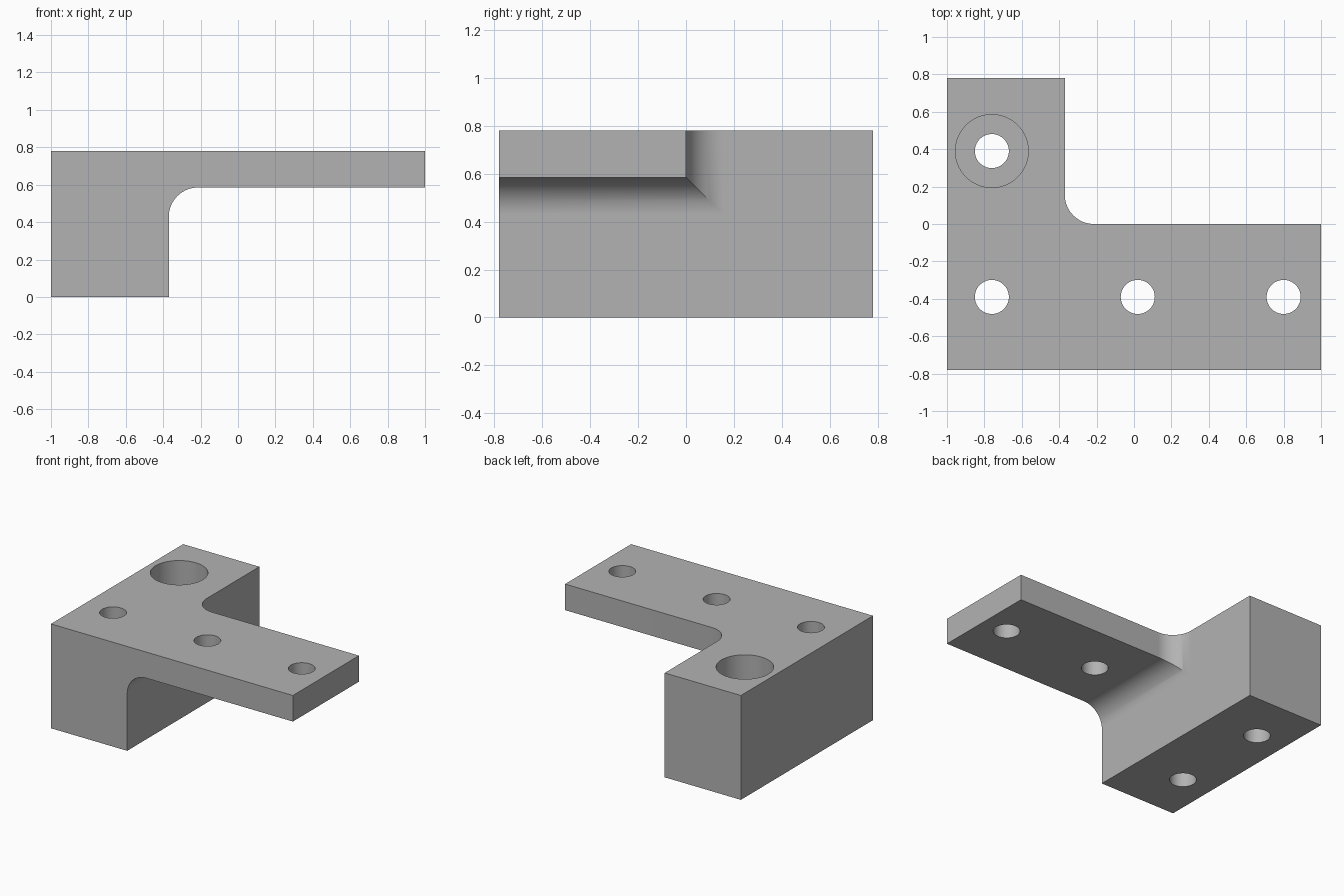
import bpy, bmesh, math
from mathutils import Matrix, Vector

cube = bpy.data.objects.get("Cube")
if cube:
    bpy.data.objects.remove(cube, do_unlink=True)

# Main dimensions
LEG_X, HALF_Y, HEIGHT, PLATE_Z = -0.37, 0.78, 0.78, 0.585
FILLET, HOLE_R, BORE_R, BORE_DEPTH = 0.156, 0.091, 0.195, 0.39

steel = bpy.data.materials.new("plain grey")
steel.use_nodes = True
GREY = (0.45, 0.45, 0.45, 1)
steel.diffuse_color = GREY
steel.node_tree.nodes["Principled BSDF"].inputs["Base Color"].default_value = GREY


def finish(name, bm):
    bmesh.ops.recalc_face_normals(bm, faces=bm.faces)
    mesh = bpy.data.meshes.new(name)
    bm.to_mesh(mesh)
    bm.free()
    mesh.materials.append(steel)
    obj = bpy.data.objects.new(name, mesh)
    bpy.context.collection.objects.link(obj)
    return obj


def extrude_profile(name, points, direction):
    bm = bmesh.new()
    face = bm.faces.new([bm.verts.new(p) for p in points])
    out = bmesh.ops.extrude_face_region(bm, geom=[face])
    verts = [v for v in out["geom"] if isinstance(v, bmesh.types.BMVert)]
    bmesh.ops.translate(bm, verts=verts, vec=direction)
    return finish(name, bm)


def inner_fillet(corner_x, corner_v, side, steps=16):
    # Quarter arc from the arm edge to the leg edge
    cx, cv = corner_x + FILLET, corner_v + side * FILLET
    angles = [math.pi / 2 * (1 + i / steps) for i in range(steps + 1)]
    return [(cx + FILLET * math.cos(a), cv - side * FILLET * math.sin(a)) for a in angles]


def cylinder(name, x, y, radius, bottom, top):
    bm = bmesh.new()
    bmesh.ops.create_cone(bm, cap_ends=True, segments=64, radius1=radius, radius2=radius,
                          depth=top - bottom,
                          matrix=Matrix.Translation((x, y, (top + bottom) / 2)))
    return finish(name, bm)


def cut(target, tool, operation):
    mod = target.modifiers.new(operation, "BOOLEAN")
    mod.operation, mod.solver, mod.object = operation, "EXACT", tool
    bpy.context.view_layer.objects.active = target
    bpy.ops.object.modifier_apply(modifier=mod.name)
    bpy.data.objects.remove(tool, do_unlink=True)


# Side profile: deep leg with a thin arm, swept front to back
side = [(-1, 0), (-1, HEIGHT), (1, HEIGHT), (1, PLATE_Z)]
side += inner_fillet(LEG_X, PLATE_Z, -1) + [(LEG_X, 0)]
bracket = extrude_profile("bracket", [(x, -HALF_Y, z) for x, z in side],
                          Vector((0, 2 * HALF_Y, 0)))

# L-shaped plan trims the sweep, leaving mitred fillets
plan = [(-1, HALF_Y), (-1, -HALF_Y), (1, -HALF_Y), (1, 0)]
plan += inner_fillet(LEG_X, 0, 1) + [(LEG_X, HALF_Y)]
# Oversize the outer edges so only the inner corner trims
margin = 0.1
plan = [(x + margin * (x == 1) - margin * (x == -1),
         y + margin * (y == HALF_Y) - margin * (y == -HALF_Y)) for x, y in plan]
trim = extrude_profile("plan_trim", [(x, y, -margin) for x, y in plan],
                       Vector((0, 0, HEIGHT + 2 * margin)))
cut(bracket, trim, "INTERSECT")

# Through holes and counterbore
for x, y in ((-0.76, 0.39), (-0.76, -0.39), (0.02, -0.39), (0.8, -0.39)):
    cut(bracket, cylinder("hole_cutter", x, y, HOLE_R, -margin, HEIGHT + margin), "DIFFERENCE")
cut(bracket, cylinder("bore_cutter", -0.76, 0.39, BORE_R, HEIGHT - BORE_DEPTH,
                      HEIGHT + margin), "DIFFERENCE")

# Smooth fillets and bores, crisp edges elsewhere
bpy.ops.object.select_all(action="DESELECT")
bracket.select_set(True)
bpy.context.view_layer.objects.active = bracket
bpy.ops.object.shade_smooth_by_angle(angle=math.radians(30))
weighted = bracket.modifiers.new("even_flats", "WEIGHTED_NORMAL")
weighted.keep_sharp = True
